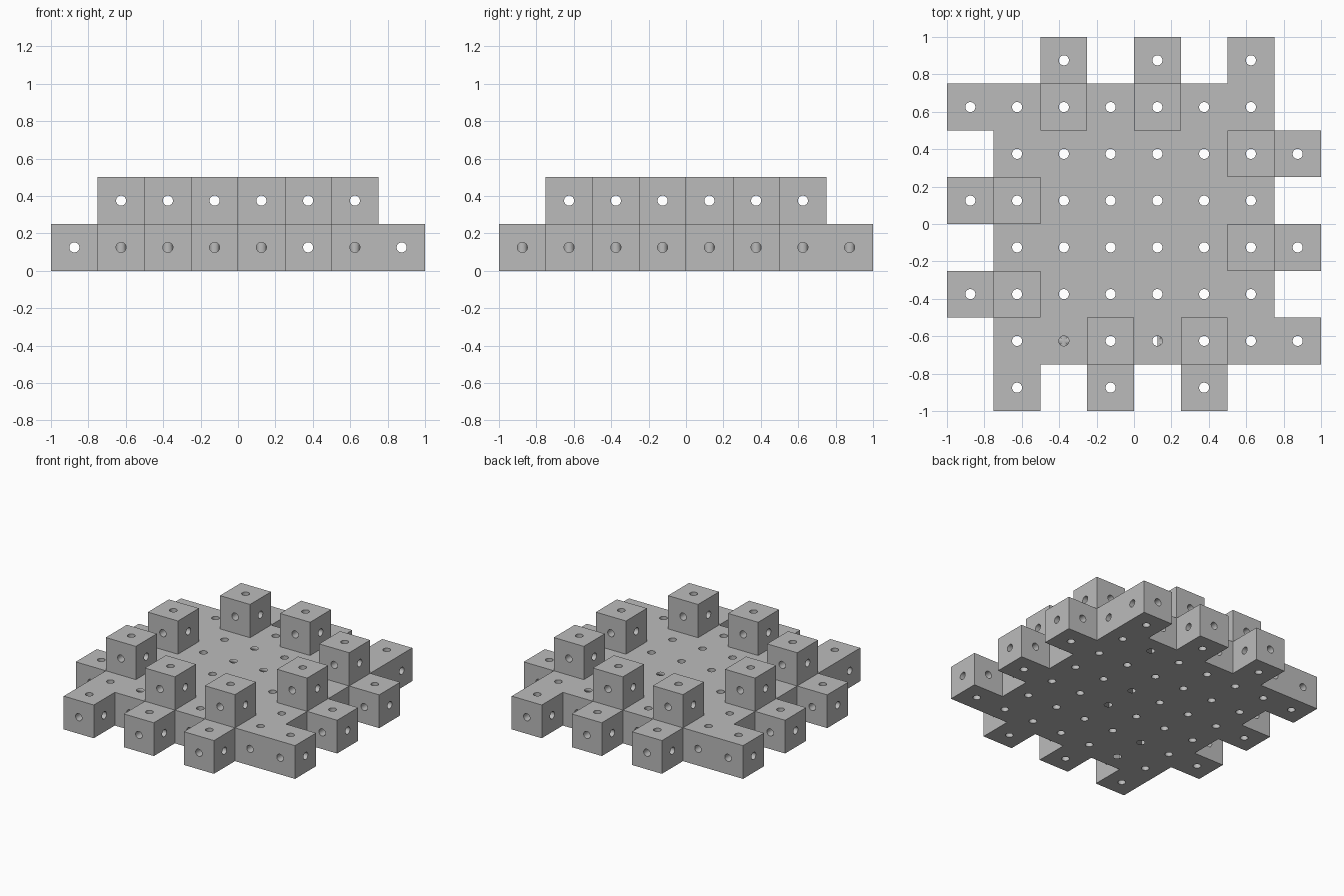
import bpy, bmesh
from mathutils import Matrix, Vector

if "Cube" in bpy.data.objects:
    bpy.data.objects.remove(bpy.data.objects["Cube"], do_unlink=True)

CELL = 0.25      # side of one cube
COUNT = 8        # cells along each side
BORE = 0.027     # bore radius

grey = bpy.data.materials.new("plain grey")
grey.use_nodes = True
grey.diffuse_color = (0.5, 0.5, 0.5, 1)
grey.node_tree.nodes["Principled BSDF"].inputs["Base Color"].default_value = (0.5, 0.5, 0.5, 1)


def centre(i, j, level=0):
    half = (COUNT - 1) / 2
    return Vector(((i - half) * CELL, (j - half) * CELL, (level + 0.5) * CELL))


def quarter_turns(cells):
    """Repeat cells around the four sides of the plate."""
    result = []
    for i, j in cells:
        for _ in range(4):
            result.append((i, j))
            i, j = COUNT - 1 - j, i
    return result


def make_object(name, bm):
    bmesh.ops.recalc_face_normals(bm, faces=bm.faces)
    mesh = bpy.data.meshes.new(name)
    bm.to_mesh(mesh)
    bm.free()
    obj = bpy.data.objects.new(name, mesh)
    bpy.context.collection.objects.link(obj)
    return obj


def drill(obj, points, length):
    """Cut round bores through the points along each axis in turn."""
    bpy.context.view_layer.objects.active = obj
    for axis in range(3):
        direction = Vector([float(k == axis) for k in range(3)])
        turn = direction.to_track_quat('Z', 'Y').to_matrix().to_4x4()
        lines = {}
        for p in points:
            key = tuple(round(c, 3) for k, c in enumerate(p) if k != axis)
            q = p.copy()
            q[axis] = 0
            lines[key] = q
        bm = bmesh.new()
        for q in lines.values():
            bmesh.ops.create_cone(bm, cap_ends=True, segments=24, radius1=BORE, radius2=BORE,
                                  depth=length, matrix=Matrix.Translation(q) @ turn)
        cutter = make_object("bore_cutter", bm)
        cutter.hide_render = True
        mod = obj.modifiers.new("bores", 'BOOLEAN')
        mod.operation = 'DIFFERENCE'
        mod.solver = 'EXACT'
        mod.object = cutter
        bpy.ops.object.modifier_apply(modifier=mod.name)
        bpy.data.objects.remove(cutter, do_unlink=True)


def finish(obj):
    obj.data.materials.clear()
    obj.data.materials.append(grey)
    bpy.ops.object.select_all(action='DESELECT')
    obj.select_set(True)
    bpy.context.view_layer.objects.active = obj
    bpy.ops.object.shade_smooth_by_angle()


# Plate: square middle with three tabs on each side
inner = range(1, COUNT - 1)
cells = [(i, j) for i in inner for j in inner]
cells += quarter_turns([(i, COUNT - 1) for i in (2, 4, 6)])
bm = bmesh.new()
for i, j in cells:
    c = centre(i, j)
    corners = [(-1, -1), (1, -1), (1, 1), (-1, 1)]
    bm.faces.new([bm.verts.new((c.x + x * CELL / 2, c.y + y * CELL / 2, 0)) for x, y in corners])
bmesh.ops.remove_doubles(bm, verts=bm.verts, dist=0.001)
top = bmesh.ops.extrude_face_region(bm, geom=bm.faces[:], use_keep_orig=True)["geom"]
bmesh.ops.translate(bm, vec=(0, 0, CELL), verts=[v for v in top if isinstance(v, bmesh.types.BMVert)])
plate = make_object("tabbed_plate", bm)
drill(plate, [centre(i, j) for i, j in cells], 3)
finish(plate)

# Raised cubes: two along each side of the plate
bm = bmesh.new()
bmesh.ops.create_cube(bm, size=CELL)
cube = make_object("raised_cube", bm)
drill(cube, [Vector((0, 0, 0))], 1)
finish(cube)
for n, (i, j) in enumerate(quarter_turns([(2, 6), (4, 6)])):
    part = cube
    if n:
        part = cube.copy()
        bpy.context.collection.objects.link(part)
    part.name = f"raised_cube_{n + 1}"
    part.location = centre(i, j, 1)
